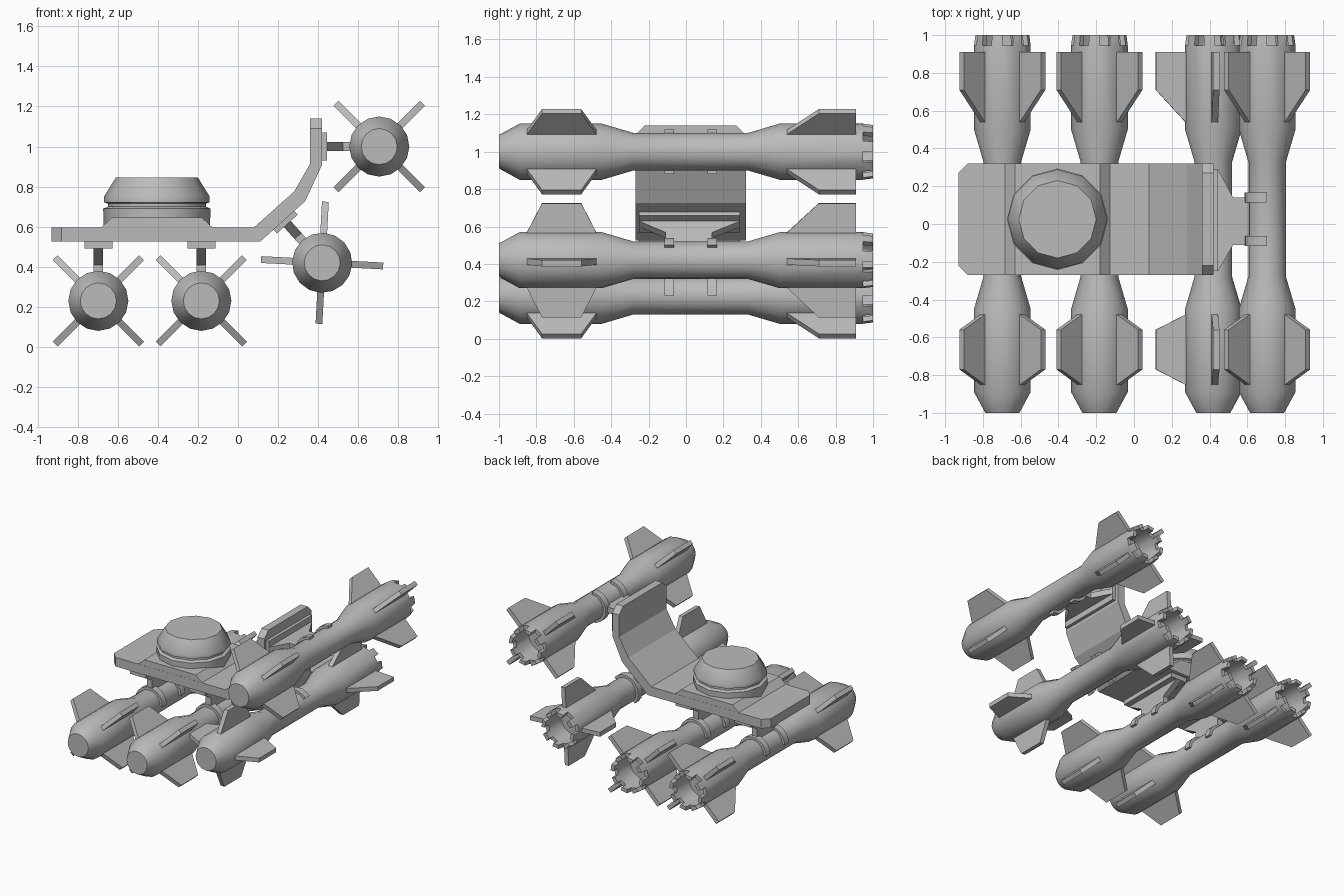
import bpy, bmesh
from math import sin, cos, pi, radians
from mathutils import Matrix, Vector

old = bpy.data.objects.get("Cube")
if old:
    bpy.data.objects.remove(old, do_unlink=True)

grey = bpy.data.materials.new("plain_grey")
grey.use_nodes = True
grey.diffuse_color = (0.5, 0.5, 0.5, 1)
grey.node_tree.nodes["Principled BSDF"].inputs["Base Color"].default_value = (0.5, 0.5, 0.5, 1)


def finish(bm, name, smooth=False):
    bmesh.ops.recalc_face_normals(bm, faces=bm.faces)
    mesh = bpy.data.meshes.new(name)
    bm.to_mesh(mesh)
    bm.free()
    mesh.materials.append(grey)
    ob = bpy.data.objects.new(name, mesh)
    bpy.context.collection.objects.link(ob)
    if smooth:
        bpy.ops.object.select_all(action='DESELECT')
        ob.select_set(True)
        bpy.context.view_layer.objects.active = ob
        bpy.ops.object.shade_smooth_by_angle(angle=radians(35))
    return ob


def loft(bm, loops):
    """Bridge equal-sized closed loops of points; returns the face bands."""
    rings = [[bm.verts.new(p) for p in loop] for loop in loops]
    bands = []
    for a, b in zip(rings, rings[1:]):
        n = len(a)
        bands.append([bm.faces.new((a[i], a[(i + 1) % n], b[(i + 1) % n], b[i])) for i in range(n)])
    bm.faces.new(rings[0])
    bm.faces.new(rings[-1])
    return bands


def prism(name, points, place, t0, t1, smooth=False):
    """Extrude a flat outline; place maps (u, v, t) to x, y, z."""
    bm = bmesh.new()
    loft(bm, [[place(u, v, t) for u, v in points] for t in (t0, t1)])
    return finish(bm, name, smooth)


def circle(r, n):
    return [(r * cos(2 * pi * i / n), r * sin(2 * pi * i / n)) for i in range(n)]


# Missile body with hollow, toothed tail
def missile_body():
    profile = [(0.09, -1), (0.15, -0.89), (0.15, -0.45), (0.1, -0.28), (0.1, 0.33),
               (0.15, 0.5), (0.15, 0.945), (0.12, 0.945), (0.11, 0.8)]
    bm = bmesh.new()
    bands = loft(bm, [[(x, y, z) for x, z in circle(r, 16)] for r, y in profile])
    teeth = bmesh.ops.extrude_discrete_faces(bm, faces=bands[6][::2])["faces"]
    for v in {v for f in teeth for v in f.verts}:
        v.co = Vector((v.co.x * 0.95, 1.0, v.co.z * 0.95))
    return finish(bm, "missile_body", True)


# Parts of one mounted missile, with its pylon pointing up
parts = [missile_body()]
front_fin = [(0.13, -0.86), (0.305, -0.77), (0.305, -0.56), (0.13, -0.47)]
rear_fin = [(0.13, 0.52), (0.305, 0.71), (0.305, 0.91), (0.13, 0.91)]
for label, outline in (("front_fin", front_fin), ("rear_fin", rear_fin)):
    for k in range(4):
        a = pi / 4 + k * pi / 2
        parts.append(prism(label, outline, lambda u, v, t, a=a:
                           (u * cos(a) - t * sin(a), v, u * sin(a) + t * cos(a)), -0.017, 0.017))

half_disc = [(0.12 * cos(pi * i / 10), 0.12 * sin(pi * i / 10)) for i in range(11)]
for y in (-0.09, 0.14):
    parts.append(prism("clamp_band", half_disc, lambda u, v, t: (u, t, v), y - 0.026, y + 0.026, True))

post = [(-0.11, 0.08), (-0.11, 0.18), (-0.25, 0.26), (0.29, 0.26), (0.14, 0.18), (0.14, 0.08)]
parts.append(prism("pylon_post", post, lambda u, v, t: (t, u, v), -0.023, 0.023))
plate = [(-0.07, 0.26), (0.07, 0.26), (0.07, 0.3), (-0.07, 0.3)]
parts.append(prism("pylon_plate", plate, lambda u, v, t: (u, t, v), -0.25, 0.29))

# Four missiles hung along the wing
mounts = [("outer", -0.697, 0.23, 0), ("inner", -0.183, 0.23, 0),
          ("curve", 0.42, 0.42, 42), ("upper", 0.705, 1.0, 90)]
for i, (label, x, z, turn) in enumerate(mounts):
    place = Matrix.Translation((x, 0, z)) @ Matrix.Rotation(radians(-turn), 4, 'Y')
    for part in parts:
        ob = part.copy()
        ob.name = label + "_" + part.name
        ob.matrix_world = place
        bpy.context.collection.objects.link(ob)
for part in parts:
    bpy.data.objects.remove(part, do_unlink=True)

# Bent wing with chamfered ends: inner point, outer point, half width
stations = [((-0.93, 0.597), (-0.93, 0.525), 0.245), ((-0.88, 0.597), (-0.88, 0.525), 0.295),
            ((0.08, 0.597), (0.11, 0.525), 0.295), ((0.28, 0.775), (0.335, 0.727), 0.295),
            ((0.36, 0.915), (0.42, 0.91), 0.295), ((0.36, 1.09), (0.42, 1.09), 0.295),
            ((0.36, 1.14), (0.42, 1.14), 0.245)]
MID = 0.025
bm = bmesh.new()
loft(bm, [[(p[0], MID - w, p[1]), (p[0], MID + w, p[1]), (q[0], MID + w, q[1]), (q[0], MID - w, q[1])]
          for p, q, w in stations])
finish(bm, "bent_wing")

# Raised base and faceted dome
base = [(-0.69, 0.59), (-0.63, 0.645), (-0.18, 0.645), (-0.12, 0.59)]
prism("raised_base", base, lambda u, v, t: (u, t, v), MID - 0.294, MID + 0.294)

dome = [(0.265, 0.6), (0.268, 0.69), (0.245, 0.7), (0.245, 0.715), (0.264, 0.722),
        (0.264, 0.75), (0.205, 0.845)]
bm = bmesh.new()
loft(bm, [[(x - 0.405, y + MID, z) for x, y in circle(r, 12)] for r, z in dome])
finish(bm, "turret_dome", True)
